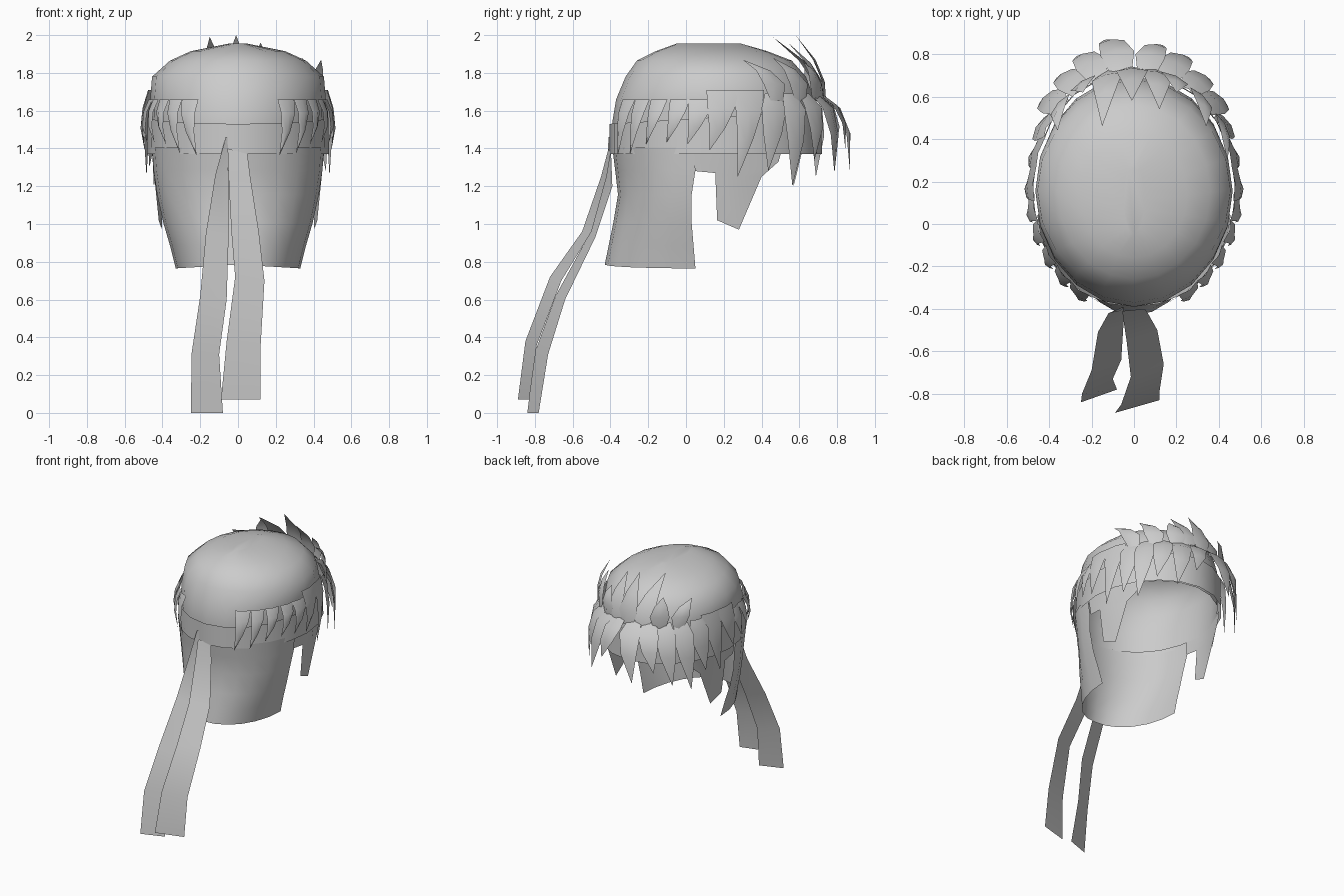
import bpy, bmesh, math
from mathutils import Vector

if "Cube" in bpy.data.objects:
    bpy.data.objects.remove(bpy.data.objects["Cube"])

CY = 0.155


def make(name, verts, faces, smooth=True):
    me = bpy.data.meshes.new(name)
    me.from_pydata([tuple(v) for v in verts], [], faces)
    bm = bmesh.new()
    bm.from_mesh(me)
    bmesh.ops.remove_doubles(bm, verts=bm.verts, dist=0.0005)
    bmesh.ops.recalc_face_normals(bm, faces=bm.faces)
    bm.to_mesh(me)
    bm.free()
    ob = bpy.data.objects.new(name, me)
    bpy.context.collection.objects.link(ob)
    if smooth:
        for o in bpy.context.selected_objects:
            o.select_set(False)
        ob.select_set(True)
        bpy.context.view_layer.objects.active = ob
        bpy.ops.object.shade_smooth_by_angle(angle=math.radians(45))
    return ob


def loft(name, rows, closed=True, cap=False):
    """Skin a list of equally long point rows."""
    n = len(rows[0])
    verts = [p for r in rows for p in r]
    faces = []
    for i in range(len(rows) - 1):
        for j in range(n if closed else n - 1):
            k = (j + 1) % n
            faces.append((i*n + j, i*n + k, (i+1)*n + k, (i+1)*n + j))
    if cap:
        faces.append(tuple((len(rows) - 1)*n + j for j in range(n)))
    return make(name, verts, faces)


def arc(z, y0, y1, rx, n=20, tilt=0.0):
    c, ry = (y0 + y1)/2, (y1 - y0)/2
    return [(rx*math.cos(2*math.pi*i/n), c + ry*math.sin(2*math.pi*i/n),
             z + tilt*(1 + math.sin(2*math.pi*i/n))) for i in range(n)]


# Rounded crown of hair
loft("hair_crown", [arc(*r) for r in [
    (1.38, -.385, .69, .455), (1.54, -.39, .695, .463), (1.66, -.37, .68, .465),
    (1.78, -.32, .635, .455), (1.865, -.26, .56, .36),
    (1.915, -.16, .43, .25), (1.955, -.05, .29, .05)]], cap=True)

# Headband, slightly higher toward the fringe
loft("headband", [arc(1.37, -.405, .72, .482), arc(1.53, -.405, .715, .478, tilt=.035)])

# Nape hair: half tube, open on the face side
rows = []
for z, rx, back, edge in [(1.40, .455, -.39, .04), (1.28, .447, -.375, .05),
                          (1.15, .428, -.36, .03), (1.0, .395, -.385, .03),
                          (.88, .36, -.41, .04), (.78, .33, -.43, .05)]:
    row = []
    for i in range(13):
        a = math.pi*(1 + i/12)
        drop = -.02*abs(math.cos(a)) if z < .8 else 0
        row.append((rx*math.cos(a), edge + (edge - back)*math.sin(a), z + drop + .005))
    rows.append(row)
loft("nape_hair", rows, closed=False)

# Sideburns, both sides
yz = [(.04, 1.40), (.15, 1.40), (.30, 1.40), (.51, 1.40),
      (.05, 1.28), (.155, 1.27), (.29, 1.25), (.40, 1.25), (.49, 1.33),
      (.165, 1.02), (.28, .97)]
quads = [(0, 1, 5, 4), (1, 2, 6, 5), (2, 3, 8, 7, 6), (5, 6, 10, 9), (6, 7, 10)]
for s, side in ((1, "right"), (-1, "left")):
    pts = []
    for y, z in yz:
        x = .458*math.sqrt(1 - ((y - CY)/.555)**2)*(1 - .22*(1.4 - z))
        pts.append((s*x, y, z))
    make("sideburn_" + side, pts, quads)

# Two ribbon tails hanging from the knot: left and right edge paths
tails = {
    "ribbon_tail_short": (
        [(-.055, -.41, 1.40), (-.05, -.45, 1.25), (-.035, -.55, .96),
         (-.015, -.72, .72), (-.06, -.85, .38), (-.09, -.89, .07)],
        [(.05, -.40, 1.37), (.065, -.42, 1.25), (.11, -.50, .96),
         (.14, -.66, .70), (.12, -.79, .36), (.12, -.83, .07)]),
    "ribbon_tail_long": (
        [(-.065, -.41, 1.46), (-.12, -.42, 1.26), (-.17, -.51, .95),
         (-.20, -.69, .62), (-.245, -.80, .32), (-.25, -.84, 0)],
        [(-.055, -.40, 1.46), (-.05, -.39, 1.20), (-.05, -.48, .93),
         (-.06, -.64, .60), (-.10, -.73, .31), (-.08, -.78, 0)]),
}
for name, (a, b) in tails.items():
    loft(name, [a, b], closed=False)


def rim(deg, out=0.0, z=1.66):
    a = math.radians(deg)
    p = Vector((.465*math.cos(a), CY + .545*math.sin(a), z))
    nrm = Vector((math.cos(a)/.465, math.sin(a)/.545, 0)).normalized()
    return p + nrm*out, nrm


def leaf(verts, faces, base, ctrl, tip, nrm, width, shape):
    """Pointed lock of hair with a crease down its middle."""
    side = Vector((-nrm.y, nrm.x, 0))
    o = len(verts)
    for t, w in zip((0, .33, .66), shape):
        p = base*(1 - t)**2 + ctrl*2*t*(1 - t) + tip*t*t
        verts.extend([p - side*width*w/2, p + nrm*.012, p + side*width*w/2])
    verts.append(tip)
    for i in (0, 3):
        for j in (0, 1):
            faces.append((o+i+j, o+i+j+1, o+i+j+4, o+i+j+3))
    faces.extend([(o+6, o+7, o+9), (o+7, o+8, o+9)])


# Short locks tucked over the band along the sides: angle, tip height, width
for s, side in ((1, "right"), (-1, "left")):
    v, f = [], []
    for deg, tz, w in [(-57, 1.36, .11), (-45, 1.37, .10), (-33, 1.42, .10),
                       (-20, 1.43, .11), (-8, 1.42, .13), (4, 1.39, .17), (19, 1.25, .17)]:
        b, n = rim(deg, .0, 1.66 if deg < 0 else 1.71)
        c, _ = rim(deg, .06, 1.57)
        t, _ = rim(deg - 7, .03, tz)
        leaf(v, f, b, c, t, n, w, (1, .85, .5))
    make("side_locks_" + side, [(s*p.x, p.y, p.z) for p in v], f)

# Fringe locks falling over the forehead: angle, reach, tip height, width
v, f = [], []
for deg, out, tz, w in [(33, .06, 1.28, .15), (45, .10, 1.20, .15), (58, .12, 1.34, .15),
                        (71, .15, 1.27, .15), (83, .16, 1.40, .14), (97, .185, 1.28, .16),
                        (110, .16, 1.36, .15), (122, .13, 1.25, .15), (135, .11, 1.20, .15),
                        (148, .06, 1.30, .15)]:
    b, n = rim(deg, .01, 1.69)
    c, _ = rim(deg, out*1.05, 1.62)
    t, _ = rim(deg + (5 if deg > 90 else -5), out, tz)
    leaf(v, f, b, c, t, n, w, (.6, 1, .75))
make("fringe_lower", v, f)

# Upright locks sweeping back over the crown: angle, tip, width
v, f = [], []
for deg, tip, w in [(35, (.44, .30, 1.87), .13), (52, (.34, .46, 1.88), .14),
                    (68, (.20, .62, 1.86), .14), (78, (.12, .54, 1.96), .15),
                    (91, (-.01, .58, 2.0), .15), (104, (-.15, .46, 1.99), .15),
                    (118, (-.24, .62, 1.88), .14), (133, (-.36, .44, 1.84), .13)]:
    b, n = rim(deg, .03, 1.65)
    c, _ = rim(deg, .05, 1.80)
    leaf(v, f, b, c, Vector(tip), n, w, (.6, 1, .65))
make("fringe_upper", v, f)
